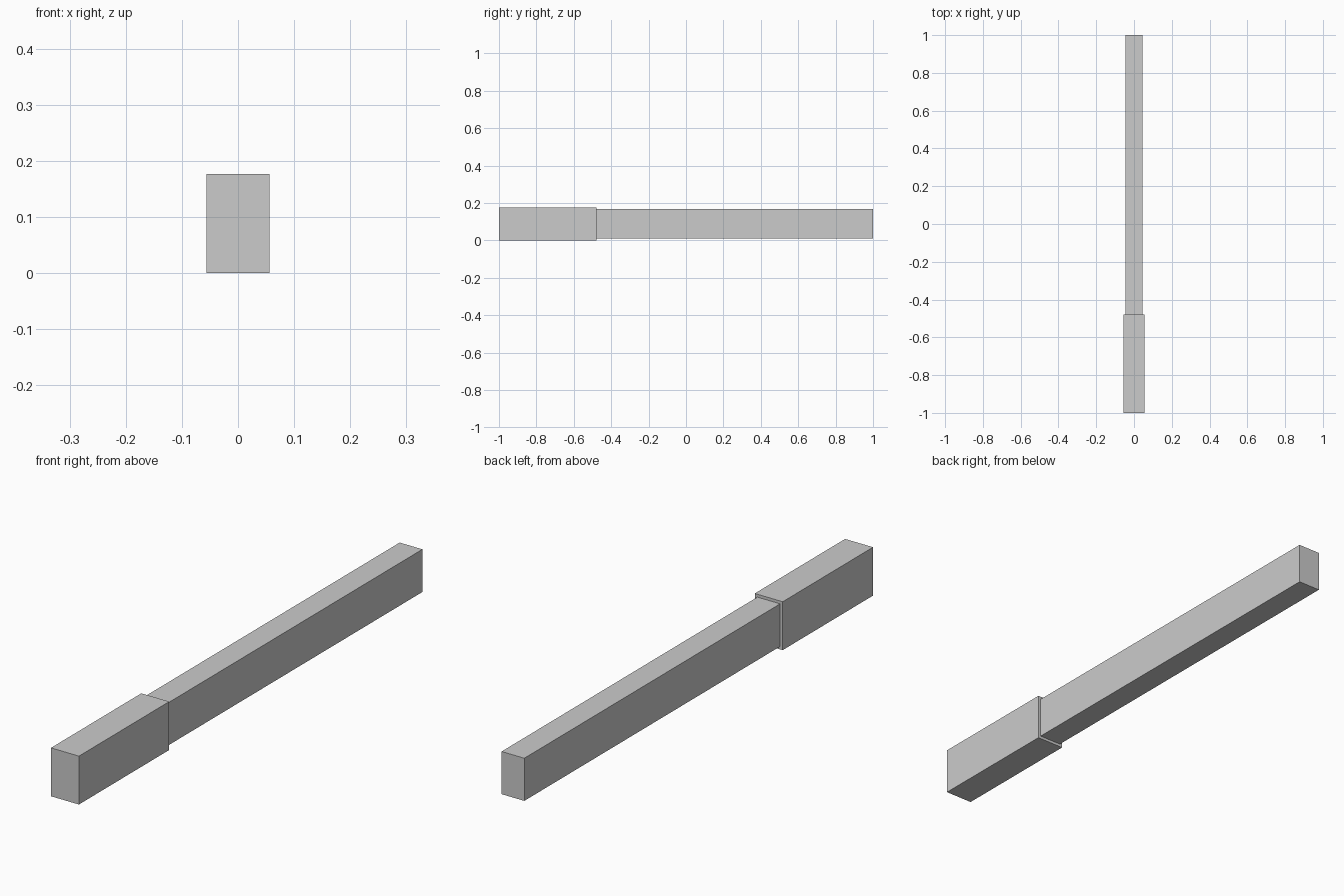
import bpy

if "Cube" in bpy.data.objects:
    bpy.data.objects.remove(bpy.data.objects["Cube"])


def box(name, x, y, z):
    """Add a box spanning the given (min, max) ranges."""
    spans = (x, y, z)
    bpy.ops.mesh.primitive_cube_add(size=1, location=[(a + b) / 2 for a, b in spans])
    obj = bpy.context.object
    obj.name = name
    obj.scale = [b - a for a, b in spans]
    bpy.ops.object.transform_apply(location=False, rotation=False, scale=True)
    return obj


JOINT_Y = -0.478
HALF_W, HEIGHT, STEP = 0.0565, 0.177, 0.0105

# Thicker front section
box("grip", (-HALF_W, HALF_W), (-1, JOINT_Y), (0, HEIGHT))

# Slimmer long section, inset evenly on all four sides
box("shaft", (-HALF_W + STEP, HALF_W - STEP), (JOINT_Y, 1), (STEP, HEIGHT - STEP))
